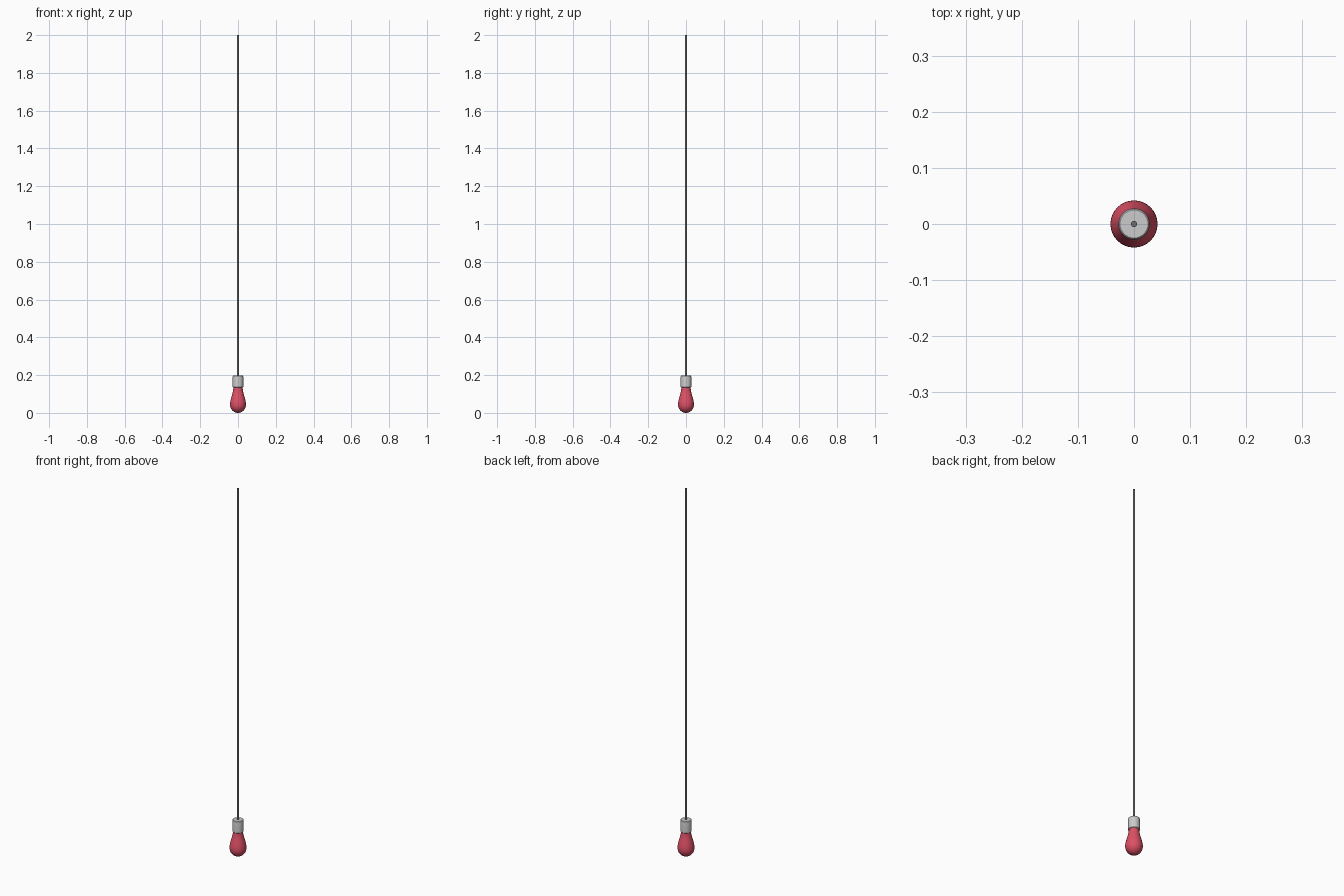
import bpy, bmesh, math

if "Cube" in bpy.data.objects:
    bpy.data.objects.remove(bpy.data.objects["Cube"])

SEGMENTS = 32


def material(name, rgb):
    mat = bpy.data.materials.new(name)
    mat.diffuse_color = (*rgb, 1)
    mat.use_nodes = True
    mat.node_tree.nodes["Principled BSDF"].inputs["Base Color"].default_value = mat.diffuse_color
    return mat


def lathe(name, profile, segments=SEGMENTS, mat=None, angle=35):
    """Revolve (radius, z) points around the z axis; r = 0 makes a pole."""
    bm = bmesh.new()
    rings = []
    for r, z in profile:
        if r == 0:
            rings.append([bm.verts.new((0, 0, z))] * segments)
        else:
            rings.append([bm.verts.new((r * math.cos(a), r * math.sin(a), z))
                          for a in (math.tau * i / segments for i in range(segments))])
    for low, high in zip(rings, rings[1:]):
        for i in range(segments):
            j = (i + 1) % segments
            corners = list(dict.fromkeys((low[i], low[j], high[j], high[i])))
            bm.faces.new(corners)
    bmesh.ops.recalc_face_normals(bm, faces=bm.faces)
    mesh = bpy.data.meshes.new(name)
    bm.to_mesh(mesh)
    bm.free()
    obj = bpy.data.objects.new(name, mesh)
    bpy.context.collection.objects.link(obj)
    if mat:
        mesh.materials.append(mat)
    bpy.ops.object.select_all(action='DESELECT')
    obj.select_set(True)
    bpy.context.view_layer.objects.active = obj
    bpy.ops.object.shade_smooth_by_angle(angle=math.radians(angle))
    return obj


# Pear-shaped glass bulb: round belly, then a neck narrowing into the socket
belly_r, belly_z = 0.042, 0.044
belly = [(belly_r * math.sin(a), belly_z - belly_z * math.cos(a))
         for a in (math.radians(d) for d in range(0, 100, 10))]
neck = [(0.0417, 0.053), (0.040, 0.064), (0.037, 0.077), (0.033, 0.091),
        (0.029, 0.106), (0.026, 0.120), (0.0245, 0.132), (0.024, 0.145), (0, 0.145)]
lathe("glass_bulb", belly + neck, mat=material("red_glass", (0.72, 0.08, 0.13)))

# Socket with softened rims
lathe("socket", [(0, 0.134), (0.026, 0.134), (0.028, 0.136), (0.028, 0.192),
                 (0.0272, 0.196), (0.025, 0.198), (0, 0.198)])

# Hanging cord
lathe("cord", [(0, 0.19), (0.0055, 0.19), (0.0055, 2.0), (0, 2.0)], segments=12,
      mat=material("dark_cord", (0.16, 0.16, 0.16)))
